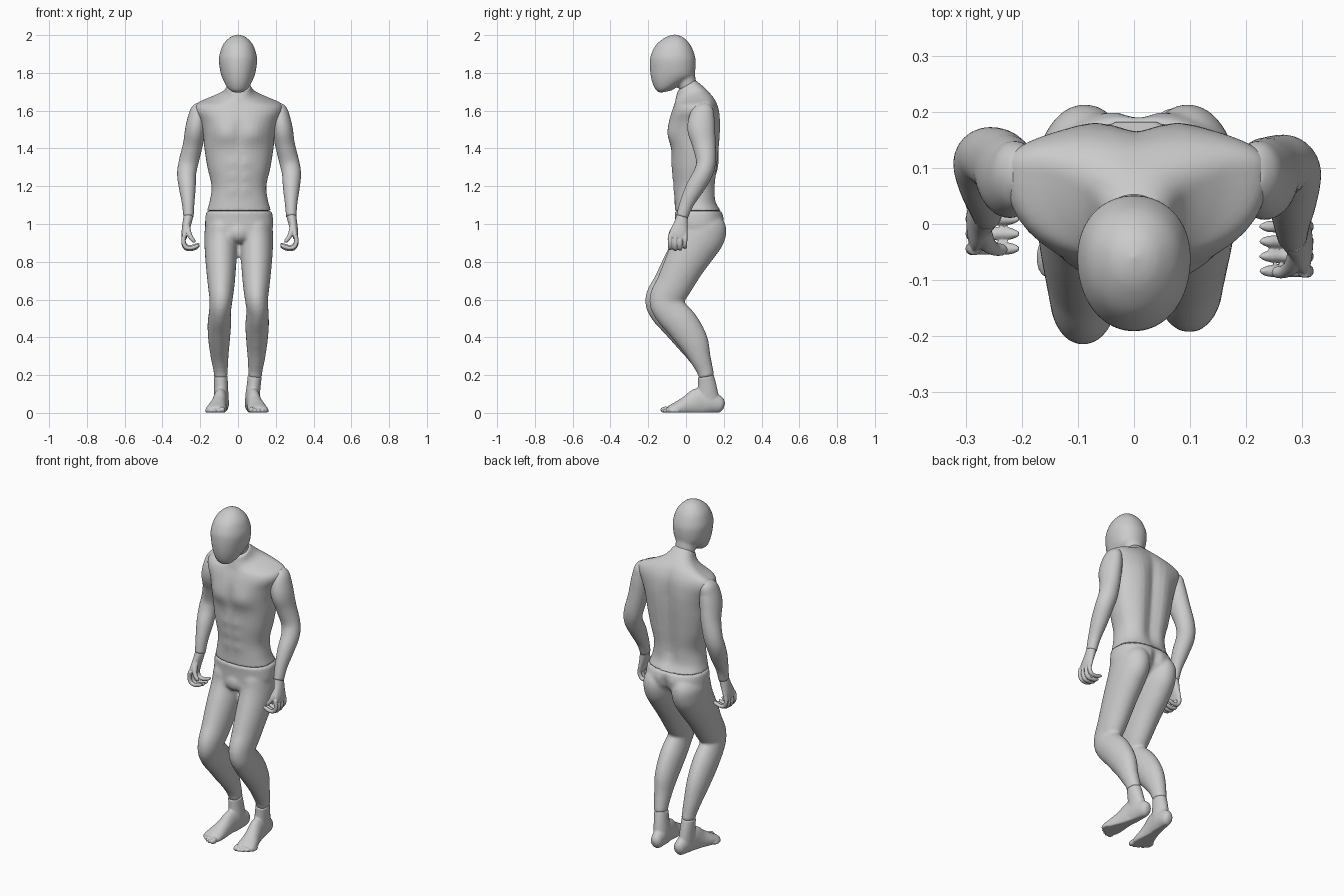
import bpy, bmesh, math
from mathutils import Vector
SEG = 40


def spline(rows, n=5):
    """Catmull-Rom through rows of numbers."""
    out = []
    for i in range(len(rows) - 1):
        p = [rows[max(i - 1, 0)], rows[i], rows[i + 1], rows[min(i + 2, len(rows) - 1)]]
        for k in range(n):
            t = k / n
            out.append([b + .5 * t * (c - a + t * (2*a - 5*b + 4*c - d + t * (3*(b - c) + d - a)))
                        for a, b, c, d in zip(*p)])
    return out + [list(rows[-1])]


def skin(bm, rings):
    vs = [[bm.verts.new(p) for p in r] for r in rings]
    for a, b in zip(vs, vs[1:]):
        for i in range(SEG):
            j = (i + 1) % SEG
            bm.faces.new((a[i], a[j], b[j], b[i]))
    bm.faces.new(vs[0][::-1])
    bm.faces.new(vs[-1])


def tube(bm, rows, ref=(0, 1, 0), n=5):
    """Limb along a path; rows are x, y, z, radius across, radius along ref."""
    pts = spline(rows, n)
    rings = []
    for i, p in enumerate(pts):
        t = (Vector(pts[min(i + 1, len(pts) - 1)][:3]) - Vector(pts[max(i - 1, 0)][:3])).normalized()
        v = Vector(ref)
        v = (v - t * v.dot(t)).normalized()
        u = v.cross(t)
        rings.append([Vector(p[:3]) + u * max(p[3], .001) * math.cos(a) + v * max(p[4], .001) * math.sin(a)
                      for a in (2 * math.pi * k / SEG for k in range(SEG))])
    skin(bm, rings)


def trunk(bm, rows, power=2.0, relief=None, cx=0):
    """Stacked sections; rows are z, slope, half width, front y, middle y, back y."""
    rings = []
    for z, s, hw, yf, yc, yb in spline(rows):
        ring = []
        for k in range(SEG):
            a = 2 * math.pi * k / SEG
            c, d = math.cos(a), math.sin(a)
            x = hw * math.copysign(abs(c) ** (2 / power), c)
            dy = math.copysign(abs(d) ** (2 / power), d) * (yb - yc if d > 0 else yc - yf)
            zz = z + s * dy
            y = yc + dy + (relief(x, zz, d) if relief else 0)
            ring.append((x + cx, y, zz))
        rings.append(ring)
    skin(bm, rings)


def ball(bm, x, y, z, rx, ry, rz):
    tube(bm, [(x, y, z + rz * math.cos(a), rx * math.sin(a), ry * math.sin(a))
              for a in (math.pi * k / 8 for k in range(9))], n=2)


def finish(bm, name, voxel=0, smooth=4):
    bmesh.ops.recalc_face_normals(bm, faces=bm.faces)
    me = bpy.data.meshes.new(name)
    bm.to_mesh(me)
    bm.free()
    for f in me.polygons:
        f.use_smooth = True
    ob = bpy.data.objects.new(name, me)
    bpy.context.collection.objects.link(ob)
    if voxel:
        m = ob.modifiers.new("Merge", 'REMESH')
        m.mode, m.voxel_size, m.use_smooth_shade = 'VOXEL', voxel, True
        m = ob.modifiers.new("Relax", 'SMOOTH')
        m.factor, m.iterations = .5, smooth
    return ob


def bell(v, w):
    return math.exp(-(v / w) ** 2)


# Head with short neck
bm = bmesh.new()
trunk(bm, [(2.003, 0, .004, -.064, -.06, -.056), (1.988, 0, .043, -.11, -.06, -.015),
           (1.95, 0, .079, -.157, -.06, .022), (1.9, 0, .097, -.184, -.06, .044),
           (1.86, 0, .101, -.191, -.06, .051), (1.8, 0, .092, -.189, -.06, .047),
           (1.76, .15, .077, -.177, -.07, .036), (1.725, .3, .056, -.156, -.09, -.02),
           (1.7, .2, .03, -.138, -.11, -.075)], 2.1)
tube(bm, [(0, -.015, 1.83, .06, .055), (0, 0, 1.76, .058, .052), (0, .02, 1.7, .052, .045)])
finish(bm, "head", .007, 5)


# Torso with muscle relief
def muscles(x, z, d):
    ax = abs(x)
    if d > 0:
        span = min(1, max(0, (z - 1.07) / .1)) * min(1, max(0, (1.72 - z) / .2))
        return d * span * (-.02 * bell(x, .04) + .006 * bell(ax - .09, .06))
    r = .014 * bell(ax - .085, .06) * bell(z - 1.48, .06) - .008 * bell(x, .02) * bell(z - 1.48, .1)
    for zz in (1.18, 1.25, 1.32):
        r += .005 * bell(ax - .035, .028) * bell(z - zz, .028)
    return r * d


bm = bmesh.new()
trunk(bm, [(1.07, 0, .17, -.06, .06, .185), (1.12, 0, .155, -.06, .05, .16),
           (1.2, 0, .145, -.064, .05, .156), (1.3, 0, .167, -.074, .06, .165),
           (1.4, 0, .183, -.08, .07, .174), (1.47, 0, .19, -.092, .08, .179),
           (1.54, 0, .207, -.09, .09, .18), (1.6, .05, .234, -.078, .098, .174),
           (1.64, .1, .222, -.066, .1, .16), (1.672, .2, .15, -.06, .09, .138),
           (1.7, .35, .085, -.055, .05, .102), (1.735, .6, .058, -.045, .005, .05)], 2.3, muscles, .005)
finish(bm, "torso", .007, 5)

# Hips and both legs down to the ankles
bm = bmesh.new()
trunk(bm, [(1.07, 0, .173, -.061, .06, .188), (1.03, 0, .179, -.058, .06, .203),
           (.98, 0, .178, -.058, .06, .195), (.93, 0, .15, -.06, .06, .15),
           (.9, 0, .08, -.03, .05, .11)], 2.3,
      lambda x, z, d: -.025 * bell(x, .025) * max(d, 0) * min(1, max(0, (1.07 - z) / .06)), .006)
for s, o, k in ((-1, 0, 0), (1, .008, .022)):
    tube(bm, [(s * .09 + o, .085, 1.05, .03, .05), (s * .088 + o, .088, 1.01, .08, .12),
              (s * .088 + o, .075, .95, .089, .135), (s * .09 + o, .043, .88, .087, .121),
              (s * .09 + o, -.015 + k * .4, .79, .081, .107), (s * .089 + o, -.08 + k * .8, .68, .071, .095),
              (s * .09 + o, -.126 + k, .6, .061, .09), (s * .095 + o, -.105 + k, .54, .058, .087),
              (s * .099 + o * .3, -.035 + k * .8, .465, .062, .088), (s * .1, .03 + k * .5, .375, .056, .078),
              (s * .097, .075, .29, .046, .057), (s * .092, .1, .225, .038, .044),
              (s * .09, .107, .19, .036, .042)])
ball(bm, .004, -.025, .955, .06, .045, .055)
finish(bm, "hips_and_legs", .009, 5)

# Feet with toes
for s, o, name in ((-1, 0, "left_foot"), (1, -.012, "right_foot")):
    bm = bmesh.new()
    tube(bm, [(s * .092 + o * .3, .105, .195, .037, .042), (s * .09 + o * .6, .112, .14, .037, .05),
              (s * .088 + o, .115, .08, .038, .06), (s * .088 + o, .12, .04, .036, .06)])
    tube(bm, [(s * .08 + o, .202, .035, .015, .012), (s * .081 + o, .185, .04, .04, .03),
              (s * .086 + o, .13, .055, .06, .038), (s * .093 + o, .07, .06, .072, .038),
              (s * .102 + o, .015, .04, .055, .042), (s * .111 + o, -.035, .024, .042, .051),
              (s * .117 + o, -.075, .017, .029, .054), (s * .12 + o, -.098, .015, .018, .045)], (1, 0, 0))
    for i in range(5):
        x, y = s * (.083 + .02 * i) + o, -.108 + .003 * i * i
        r = .016 if i == 0 else .011
        ball(bm, x, y, r, r, .028, r * 1.1)
    for v in bm.verts:
        v.co.z = max(v.co.z, .001 * (1 + abs(math.sin(v.co.x * 90))))
    finish(bm, name, .005, 2)

# Arms and hands
for s, dx, dy, dz, side in ((-1, -.012, .02, .018, "left"), (1, .008, -.02, .004, "right")):
    def place(rows):
        out = []
        for x, y, z, a, b in rows:
            w = min(1, max(0, (1.3 - z) / .26))
            e = min(1, max(0, (1.55 - z) / .15)) * (1 - w)
            out.append((s * (x + dx * w) + .005 * (1 - w), y + dy * w + dz * e, z, a, b))
        return out

    bm = bmesh.new()
    tube(bm, place([(.207, .098, 1.636, .006, .01), (.209, .098, 1.63, .023, .032),
                    (.214, .094, 1.605, .041, .054), (.221, .084, 1.56, .05, .068),
                    (.23, .08, 1.5, .055, .073),
                    (.244, .092, 1.42, .052, .062), (.266, .102, 1.33, .052, .052),
                    (.278, .088, 1.265, .05, .05), (.276, .052, 1.19, .044, .048),
                    (.274, .018, 1.11, .033, .037), (.274, 0, 1.04, .027, .031)]))
    finish(bm, side + "_arm")

    bm = bmesh.new()
    tube(bm, place([(.274, 0, 1.045, .026, .03), (.283, -.008, 1.0, .023, .037),
                    (.293, -.018, .955, .018, .048), (.297, -.023, .925, .013, .05)]))
    for i in range(4):
        y, l = -.064 + .0265 * i, (.002, -.004, -.002, .008)[i]
        tube(bm, place([(.295, y, .945, .012, .012), (.301, y, .905 + l, .0115, .0115),
                        (.288, y, .876 + l, .011, .011), (.26, y, .871 + l, .0105, .0105),
                        (.232, y, .88 + l, .01, .01), (.217, y, .888 + l, .004, .004)]))
    tube(bm, place([(.283, -.025, 1.0, .016, .016), (.275, -.052, .96, .015, .015),
                    (.262, -.064, .93, .012, .012), (.246, -.066, .91, .01, .01),
                    (.238, -.066, .902, .002, .002)]))
    finish(bm, side + "_hand", .0035, 1)
